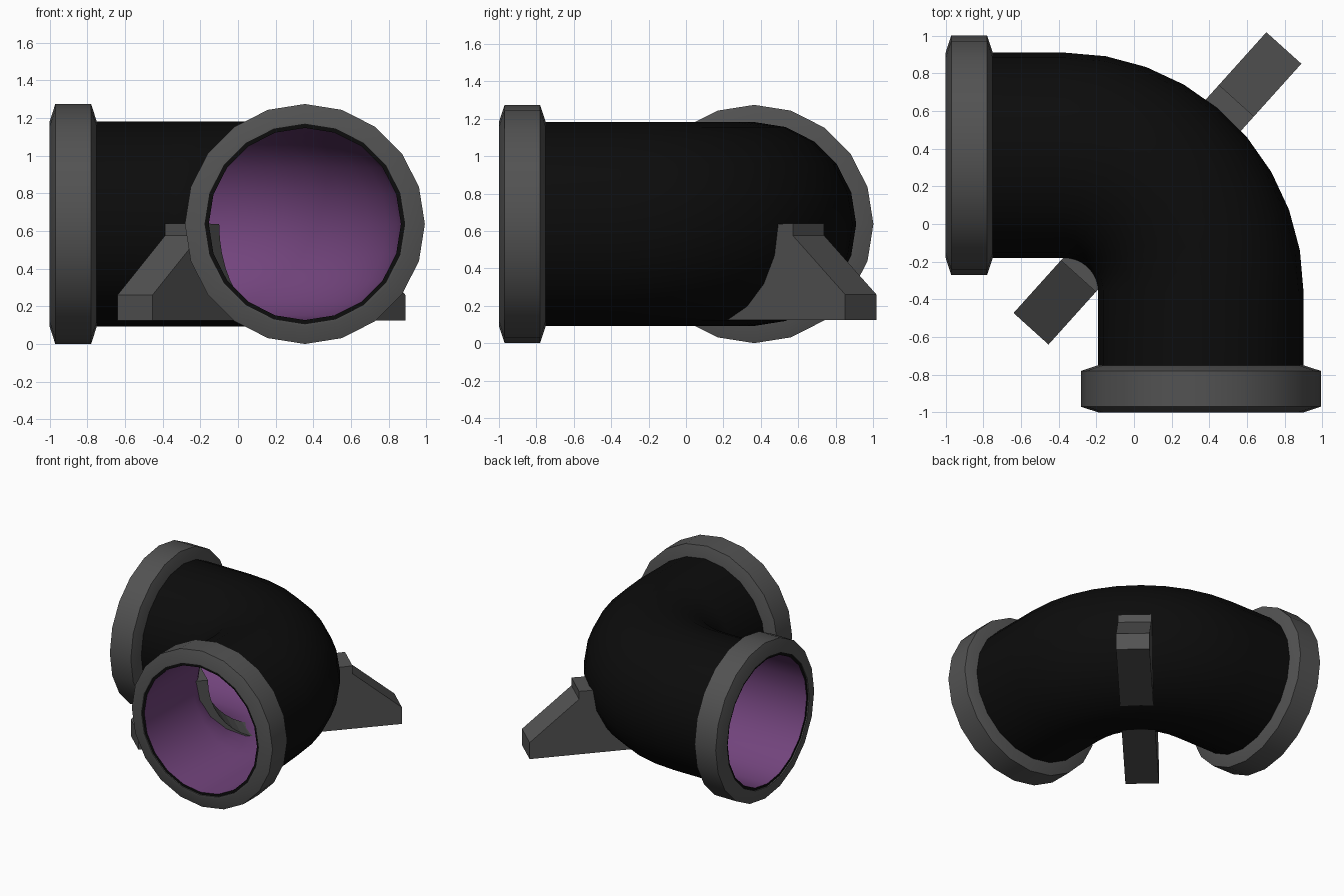
import bpy, bmesh
from math import sin, cos, pi, radians
from mathutils import Vector

cube = bpy.data.objects.get("Cube")
if cube:
    bpy.data.objects.remove(cube)

SIDES = 20
AXIS_Z = 0.637                               # height of the pipe centreline
BEND = Vector((-0.37, -0.36, AXIS_Z))        # centre of the elbow bend
BEND_R = 0.725
OUTER, INNER, RIM = 0.545, 0.51, 0.637
UP = Vector((0, 0, 1))


def material(name, rgb):
    m = bpy.data.materials.new(name)
    m.use_nodes = True
    m.diffuse_color = (*rgb, 1)
    bsdf = m.node_tree.nodes["Principled BSDF"]
    bsdf.inputs["Base Color"].default_value = (*rgb, 1)
    bsdf.inputs["Roughness"].default_value = 0.8
    return m


black = material("black_shell", (0.0035, 0.0035, 0.0035))
grey = material("dark_grey", (0.085, 0.085, 0.085))
purple = material("purple_lining", (0.17, 0.058, 0.205))


def finish(name, bm, mats, smooth):
    bmesh.ops.recalc_face_normals(bm, faces=bm.faces)
    mesh = bpy.data.meshes.new(name)
    bm.to_mesh(mesh)
    bm.free()
    for m in mats:
        mesh.materials.append(m)
    ob = bpy.data.objects.new(name, mesh)
    bpy.context.collection.objects.link(ob)
    if smooth:
        bpy.ops.object.select_all(action='DESELECT')
        ob.select_set(True)
        bpy.context.view_layer.objects.active = ob
        bpy.ops.object.shade_smooth_by_angle(angle=radians(30))
    return ob


def loft(name, rings, mats):
    """Closed band of rings; each ring is (centre, side direction, radius, material index)."""
    bm = bmesh.new()
    loops = []
    for centre, side, r, _ in rings:
        angles = [2 * pi * i / SIDES for i in range(SIDES)]
        loops.append([bm.verts.new(centre + r * (cos(a) * side + sin(a) * UP)) for a in angles])
    for k, ring in enumerate(rings):
        a, b = loops[k], loops[(k + 1) % len(loops)]
        for i in range(SIDES):
            j = (i + 1) % SIDES
            bm.faces.new((a[i], a[j], b[j], b[i])).material_index = ring[3]
    return finish(name, bm, mats, True)


# Centreline: straight, nine-step quarter bend, straight
X, Y = Vector((1, 0, 0)), Vector((0, 1, 0))
end_a = Vector((-1, BEND.y + BEND_R, AXIS_Z))
end_b = Vector((BEND.x + BEND_R, -1, AXIS_Z))
path = [(end_a + X * 0.01, Y)]
for step in range(10):
    t = radians(10 * step)
    out = Vector((sin(t), cos(t), 0))
    path.append((BEND + BEND_R * out, out))
path.append((end_b + Y * 0.01, X))

# Pipe: black outside and ends, purple lining
last = len(path) - 1
rings = [(c, s, OUTER, 0) for c, s in path]
rings += [(c, s, INNER, 1 if i > 0 else 0) for i, (c, s) in reversed(list(enumerate(path)))]
loft("elbow_pipe", rings, [black, purple])

# Chamfered end collars
collar = [(0, 0.53), (0, OUTER), (0.03, RIM), (0.22, RIM), (0.25, OUTER), (0.25, 0.53)]
for name, end, inward, side in (("side_collar", end_a, X, Y), ("front_collar", end_b, Y, X)):
    loft(name, [(end + inward * d, side, r, 0) for d, r in collar], [grey])

# Support feet along the diagonal, each hugging the pipe
ALONG = Vector((cos(radians(48)), sin(radians(48)), 0))
ACROSS = Vector((ALONG.y, -ALONG.x, 0))


def foot(name, sign, tip, reach):
    # tip and reach are measured outward from the centreline
    profile = [(tip, 0.125), (tip, 0.26), (tip - 0.376, 0.575), (tip - 0.376, 0.64)]
    for i in range(11):
        a = pi / 2 * i / 10
        profile.append((reach * cos(a), AXIS_Z - 0.512 * sin(a)))
    bm = bmesh.new()
    verts = []
    for d, z in profile:
        p = BEND + ALONG * (BEND_R + sign * d) - ACROSS * 0.125
        p.z = z
        verts.append(bm.verts.new(p))
    face = bm.faces.new(verts)
    extruded = bmesh.ops.extrude_face_region(bm, geom=[face])["geom"]
    moved = [g for g in extruded if isinstance(g, bmesh.types.BMVert)]
    bmesh.ops.translate(bm, verts=moved, vec=ACROSS * 0.25)
    finish(name, bm, [grey], False)


foot("back_foot", 1, 1.017, INNER)
foot("front_foot", -1, 0.989, 0.46)
